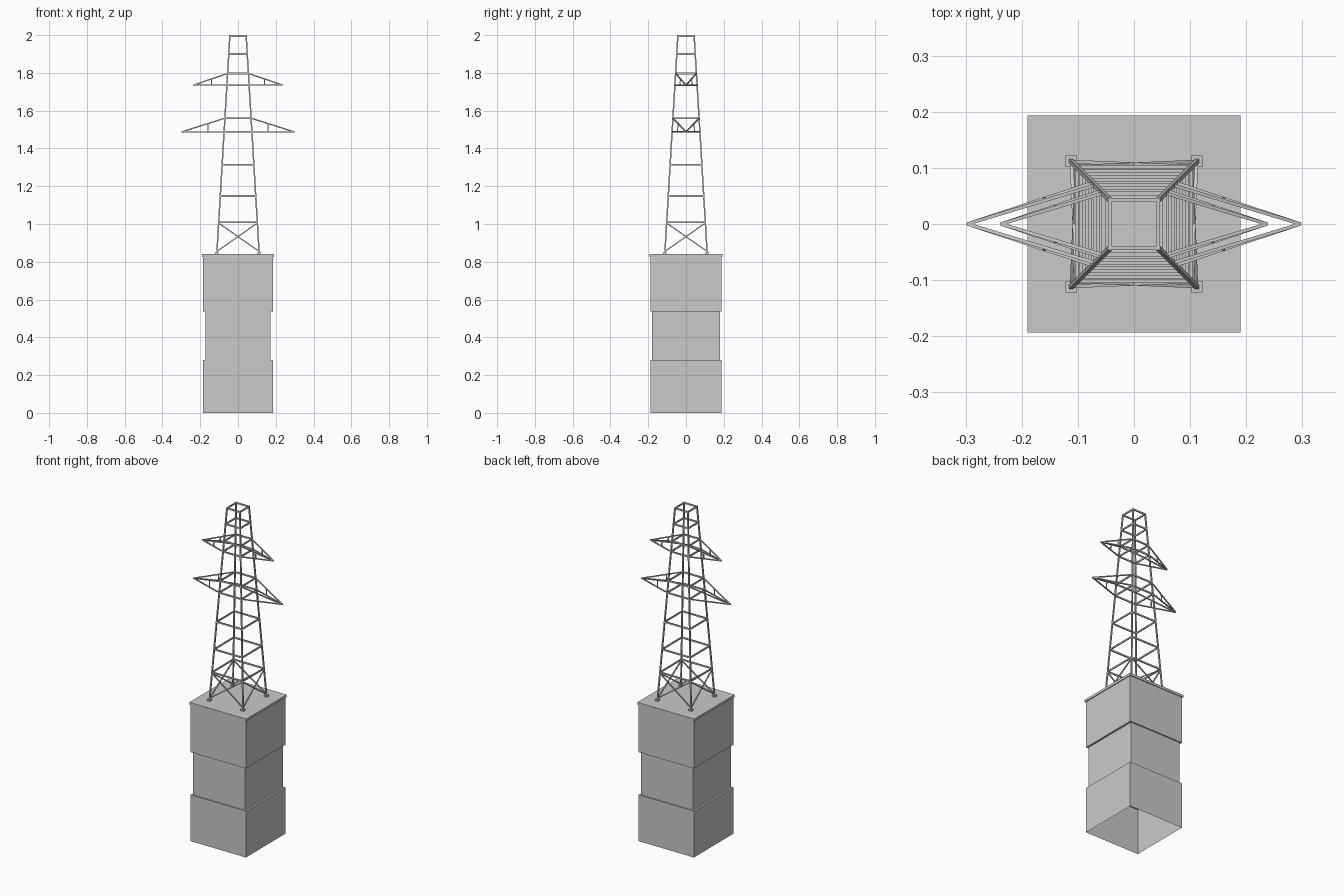
import bpy, bmesh
from mathutils import Vector

if "Cube" in bpy.data.objects:
    bpy.data.objects.remove(bpy.data.objects["Cube"])


def material(name, v):
    m = bpy.data.materials.new(name)
    m.diffuse_color = (v, v, v, 1)
    m.use_nodes = True
    m.node_tree.nodes["Principled BSDF"].inputs["Base Color"].default_value = m.diffuse_color
    return m


GREY = material("light_grey", 0.59)


def finish(name, bm):
    bmesh.ops.recalc_face_normals(bm, faces=bm.faces)
    me = bpy.data.meshes.new(name)
    bm.to_mesh(me)
    bm.free()
    me.materials.append(GREY)
    ob = bpy.data.objects.new(name, me)
    bpy.context.collection.objects.link(ob)
    return ob


def bar(bm, a, b, w, h=None):
    """Square bar from a to b: w across, h in the other direction."""
    a, b = Vector(a), Vector(b)
    h = h or w
    d = (b - a).normalized()
    ref = Vector((0, 0, 1)) if abs(d.z) < 0.9 else Vector((0, 1, 0))
    s = d.cross(ref).normalized()
    u = s.cross(d)
    rings = [[bm.verts.new(p + s * (i * w / 2) + u * (j * h / 2))
              for i, j in ((-1, -1), (1, -1), (1, 1), (-1, 1))] for p in (a, b)]
    for k in range(4):
        n = (k + 1) % 4
        bm.faces.new((rings[0][k], rings[0][n], rings[1][n], rings[1][k]))
    bm.faces.new(rings[0][::-1])
    bm.faces.new(rings[1])


CORNERS = ((-1, -1), (1, -1), (1, 1), (-1, 1))
Z0, Z1 = 0.845, 2.0


def half(z):
    """Half width of the tapering tower at height z."""
    return 0.112 + (0.043 - 0.112) * (z - Z0) / (Z1 - Z0)


def corner(c, z):
    return Vector((c[0] * half(z), c[1] * half(z), z))


# Stepped hollow plinth, open underneath, with a thin cap
bm = bmesh.new()
profile = [(0.185, 0.1885, 0), (0.185, 0.1885, 0.28), (0.173, 0.181, 0.28),
           (0.173, 0.181, 0.538), (0.185, 0.1885, 0.538), (0.185, 0.1885, 0.825),
           (0.19, 0.1935, 0.825), (0.19, 0.1935, 0.84)]
loops = [[bm.verts.new((i * x, j * y, z)) for i, j in CORNERS] for x, y, z in profile]
for lo, hi in zip(loops, loops[1:]):
    for k in range(4):
        n = (k + 1) % 4
        bm.faces.new((lo[k], lo[n], hi[n], hi[k]))
bm.faces.new(loops[-1])
finish("plinth", bm)

# Foot plates
bm = bmesh.new()
for c in CORNERS:
    p = Vector((c[0] * 0.112, c[1] * 0.112, 0.838))
    bar(bm, p, p + Vector((0, 0, 0.012)), 0.02)
finish("foot_plates", bm)

# Four tapering legs
bm = bmesh.new()
for c in CORNERS:
    bar(bm, corner(c, Z0), corner(c, Z1), 0.0075)
finish("tower_legs", bm)

# Horizontal rings
bm = bmesh.new()
for z in (1.01, 1.148, 1.313, 1.488, 1.56, 1.735, 1.797, 1.90, 1.995):
    for k in range(4):
        bar(bm, corner(CORNERS[k], z), corner(CORNERS[(k + 1) % 4], z), 0.006, 0.009)
finish("tower_rings", bm)

# Crossed braces at the base
bm = bmesh.new()
for k in range(4):
    a, b = CORNERS[k], CORNERS[(k + 1) % 4]
    bar(bm, corner(a, 0.855), corner(b, 1.005), 0.006)
    bar(bm, corner(b, 0.855), corner(a, 1.005), 0.006)
finish("base_braces", bm)

# Cross arms: bottom and top chords meeting at a tip, joined by posts
for name, zb, zt, reach, post in (("lower_arm", 1.488, 1.56, 0.297, 0.16),
                                  ("upper_arm", 1.735, 1.797, 0.237, 0.14)):
    bm = bmesh.new()
    for c in CORNERS:
        tip = Vector((c[0] * reach, 0, zb))
        low, high = corner(c, zb), corner(c, zt)
        bar(bm, low, tip, 0.006)
        bar(bm, high, tip, 0.006)
        p = low.lerp(tip, (post - abs(low.x)) / (reach - abs(low.x)))
        q = high.lerp(tip, (post - abs(high.x)) / (reach - abs(high.x)))
        bar(bm, p, q, 0.005)
    finish(name, bm)
